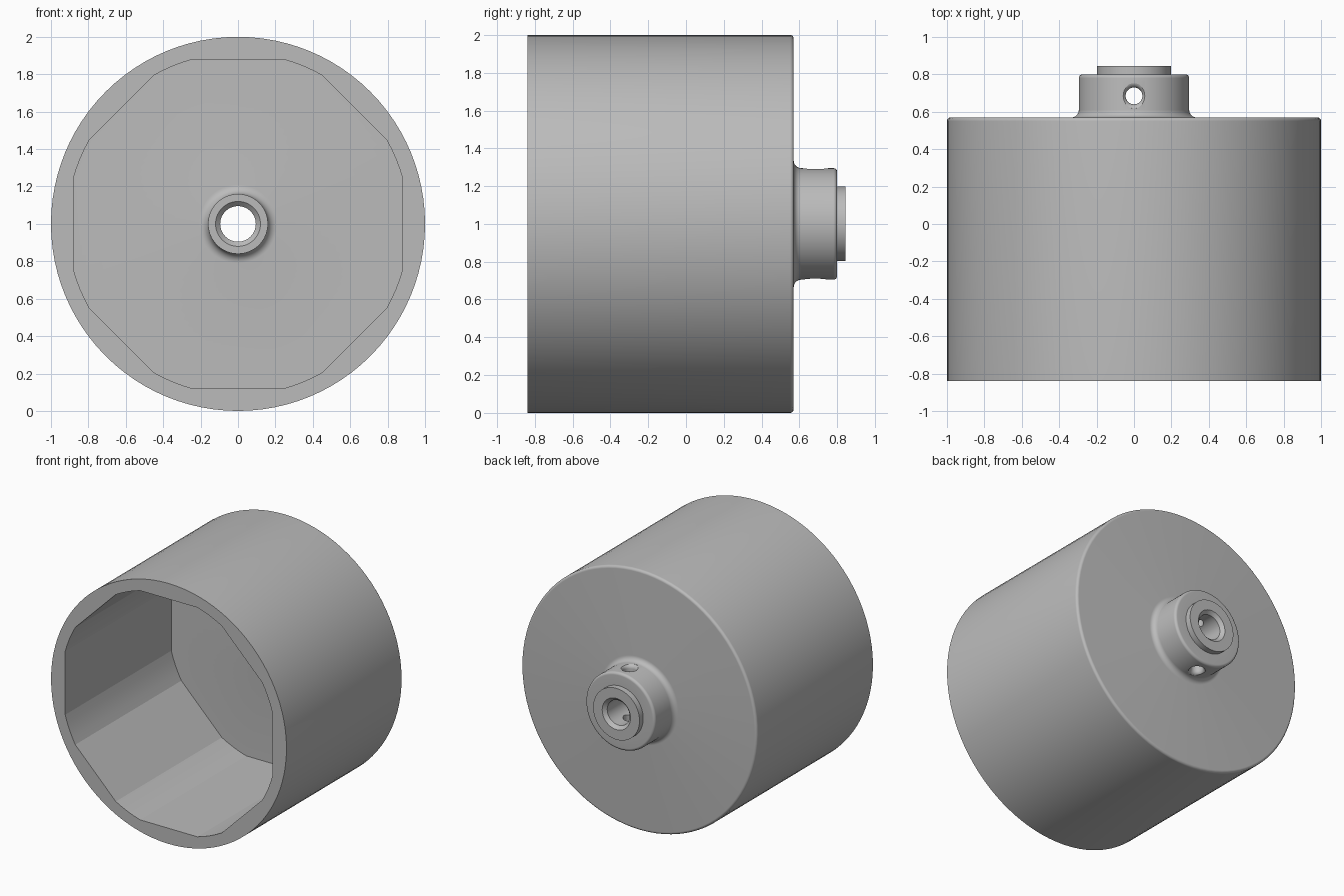
import bpy, bmesh
from math import sin, cos, pi, acos, radians

if "Cube" in bpy.data.objects:
    bpy.data.objects.remove(bpy.data.objects["Cube"])

CENTRE_Z = 1.0
FLAT, CORNER = 0.88, 0.913        # octagon half width, corner rounding radius
HALF = acos(FLAT / CORNER)        # half angle covered by each flat

grey = bpy.data.materials.new("plain_grey")
grey.use_nodes = True
colour = (0.5, 0.5, 0.5, 1)
grey.diffuse_color = colour
grey.node_tree.nodes["Principled BSDF"].inputs["Base Color"].default_value = colour


def arc(r, y, rad, start, end, steps=8):
    """Profile points (radius, y) along a circular fillet, angles in degrees."""
    return [(r + rad * cos(radians(start + (end - start) * i / steps)),
             y + rad * sin(radians(start + (end - start) * i / steps)))
            for i in range(steps + 1)]


def make_object(name, bm):
    bmesh.ops.recalc_face_normals(bm, faces=bm.faces)
    mesh = bpy.data.meshes.new(name)
    bm.to_mesh(mesh)
    bm.free()
    obj = bpy.data.objects.new(name, mesh)
    bpy.context.collection.objects.link(obj)
    mesh.materials.append(grey)
    return obj


def bridge(bm, a, b):
    n = len(a)
    for i in range(n):
        j = (i + 1) % n
        bm.faces.new((a[i], a[j], b[j], b[i]))


# Angles that land exactly on the ends of the eight flats
angles = []
for k in range(8):
    mid = k * pi / 4
    angles += [mid - HALF + 2 * HALF * i / 8 for i in range(8)]
    angles += [mid + HALF + (pi / 4 - 2 * HALF) * i / 4 for i in range(4)]


def octagon_radius(a):
    off = (a + pi / 8) % (pi / 4) - pi / 8
    return min(CORNER, FLAT / cos(off))


# Profile of the cup: outside wall, back hub, bore, inner boss, cavity
profile = [(1.0, -0.84)]
profile += arc(0.98, 0.55, 0.02, 0, 90)            # rounded back rim
profile += arc(0.335, 0.61, 0.04, 270, 180)        # hub root fillet
profile += arc(0.275, 0.78, 0.02, 0, 90)           # hub rim
profile += [(0.197, 0.80), (0.197, 0.845)]         # raised tip
profile += [(0.12, 0.845), (0.095, 0.82)]          # bore, chamfered at both ends
profile += [(0.095, 0.36), (0.12, 0.335), (0.16, 0.335)]
profile += arc(0.21, 0.397, 0.05, 180, 90)         # inner boss fillet
profile += [("octagon", 0.447), ("octagon", -0.84)]

bm = bmesh.new()
rings = []
for r, y in profile:
    ring = []
    for a in angles:
        rad = octagon_radius(a) if r == "octagon" else r
        ring.append(bm.verts.new((rad * cos(a), y, CENTRE_Z + rad * sin(a))))
    rings.append(ring)
for i in range(len(rings)):
    bridge(bm, rings[i], rings[(i + 1) % len(rings)])
body = make_object("socket_cup", bm)

# Flared cross hole through the hub, from top to bottom
half = [(0.045, 0.0)] + arc(0.075, 0.265, 0.03, 180, 105, 6) + [(0.08, 0.36)]
hole = [(r, -z) for r, z in reversed(half[1:])] + half[1:]
bm = bmesh.new()
rings = [[bm.verts.new((r * cos(2 * pi * i / 40), 0.685 + r * sin(2 * pi * i / 40),
                        CENTRE_Z + z)) for i in range(40)] for r, z in hole]
for a, b in zip(rings, rings[1:]):
    bridge(bm, a, b)
bm.faces.new(rings[0])
bm.faces.new(rings[-1])
cutter = make_object("cross_hole_cutter", bm)
cutter.hide_render = True

cut = body.modifiers.new("cross_hole", "BOOLEAN")
cut.operation = "DIFFERENCE"
cut.solver = "EXACT"
cut.object = cutter

bpy.ops.object.select_all(action="DESELECT")
body.select_set(True)
bpy.context.view_layer.objects.active = body
bpy.ops.object.modifier_apply(modifier=cut.name)
bpy.data.objects.remove(cutter)
bpy.ops.object.shade_smooth_by_angle(angle=radians(13))
